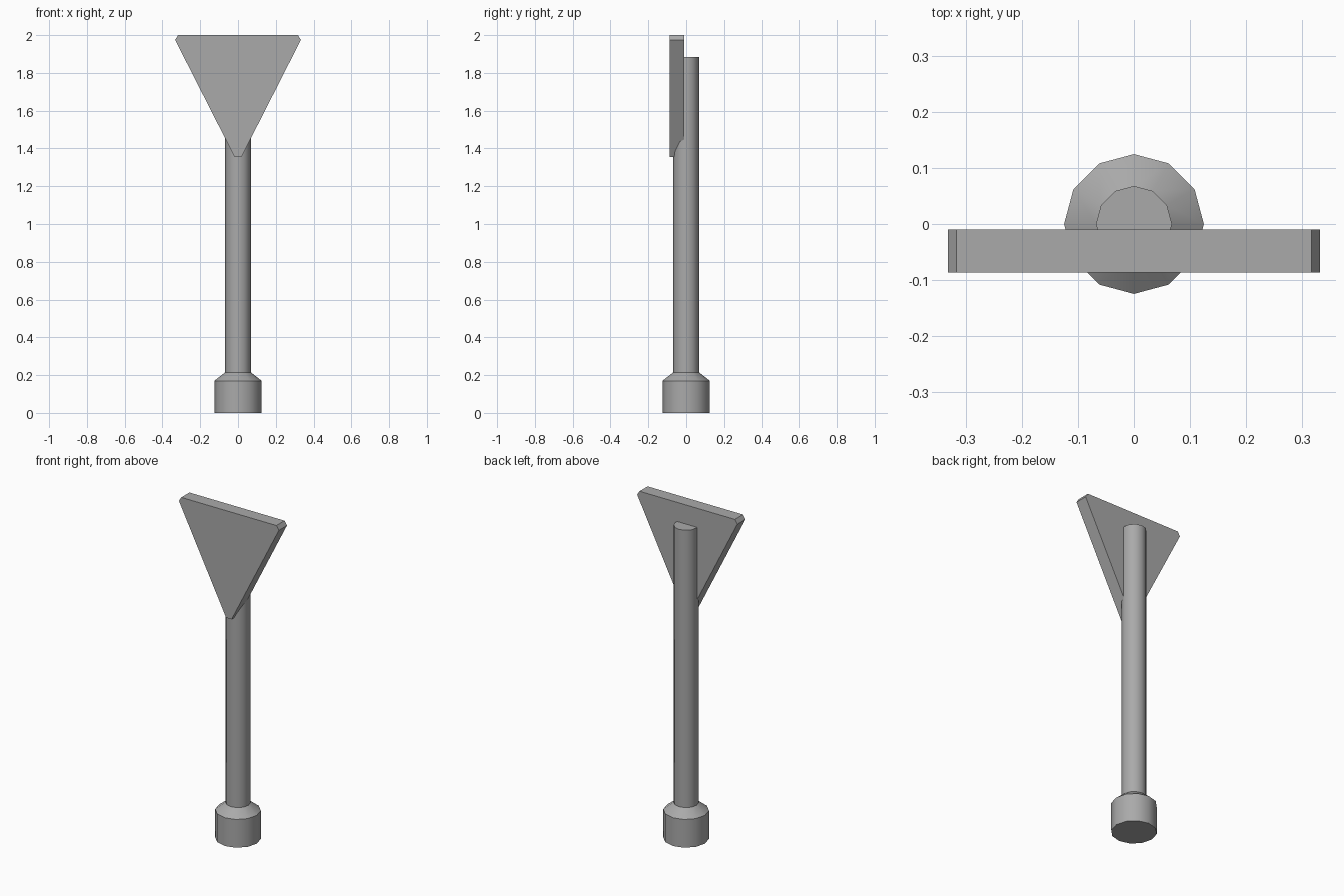
import bpy
import bmesh
import math

cube = bpy.data.objects.get("Cube")
if cube:
    bpy.data.objects.remove(cube, do_unlink=True)

grey = bpy.data.materials.new("plain grey")
grey.use_nodes = True
colour = (0.4, 0.4, 0.4, 1)
grey.diffuse_color = colour
grey.node_tree.nodes["Principled BSDF"].inputs["Base Color"].default_value = colour


def add_object(name, bm):
    bmesh.ops.recalc_face_normals(bm, faces=bm.faces)
    mesh = bpy.data.meshes.new(name)
    bm.to_mesh(mesh)
    bm.free()
    mesh.materials.append(grey)
    obj = bpy.data.objects.new(name, mesh)
    bpy.context.collection.objects.link(obj)
    return obj


def turned(name, profile, sides=12):
    """Stack of rings from (radius, height) pairs, capped at both ends."""
    bm = bmesh.new()
    rings = []
    for radius, z in profile:
        angles = [math.tau * i / sides for i in range(sides)]
        rings.append([bm.verts.new((radius * math.cos(a), radius * math.sin(a), z))
                      for a in angles])
    for low, high in zip(rings, rings[1:]):
        for i in range(sides):
            j = (i + 1) % sides
            bm.faces.new((low[i], low[j], high[j], high[i]))
    bm.faces.new(rings[0])
    bm.faces.new(rings[-1])
    obj = add_object(name, bm)
    bpy.ops.object.select_all(action="DESELECT")
    obj.select_set(True)
    bpy.context.view_layer.objects.active = obj
    bpy.ops.object.shade_smooth_by_angle(angle=math.radians(35))
    return obj


# Weighted foot with a tapered collar, and the post
turned("foot", [(0.125, 0), (0.125, 0.17), (0.068, 0.215)])
turned("post", [(0.068, 0.21), (0.068, 1.885)])

# Triangular sign plate with clipped corners, point down
half = [(0.018, 1.355), (0.333, 1.975), (0.317, 2.0)]
outline = half + [(-x, z) for x, z in reversed(half)]
bm = bmesh.new()
plate = bm.faces.new([bm.verts.new((x, -0.087, z)) for x, z in outline])
side = bmesh.ops.extrude_face_region(bm, geom=[plate])
moved = [v for v in side["geom"] if isinstance(v, bmesh.types.BMVert)]
bmesh.ops.translate(bm, verts=moved, vec=(0, 0.077, 0))
add_object("sign_plate", bm)
